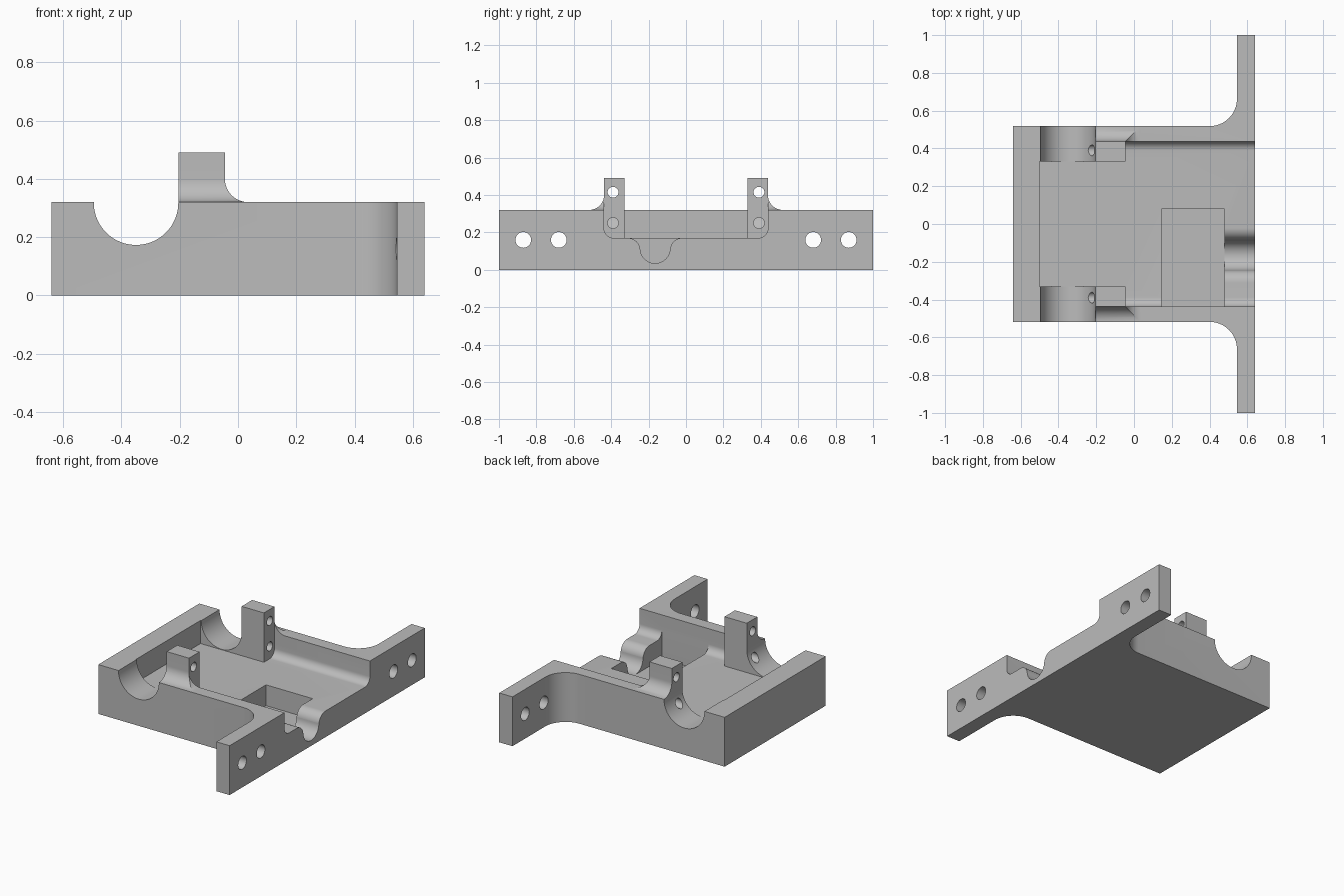
import bpy, bmesh, math

cube = bpy.data.objects.get("Cube")
if cube:
    bpy.data.objects.remove(cube, do_unlink=True)

grey = bpy.data.materials.new("machined_grey")
grey.use_nodes = True
grey.diffuse_color = (0.5, 0.5, 0.5, 1)
grey.node_tree.nodes["Principled BSDF"].inputs["Base Color"].default_value = (0.5, 0.5, 0.5, 1)


def arc(cx, cy, r, start, end, n=16):
    angles = [math.radians(start + (end - start) * i / n) for i in range(n + 1)]
    return [(cx + r * math.cos(a), cy + r * math.sin(a)) for a in angles]


def prism(name, profile, axis, low, high):
    """Extrude a 2D profile along the named axis."""
    place = {"x": lambda p, q, d: (d, p, q),
             "y": lambda p, q, d: (p, d, q),
             "z": lambda p, q, d: (p, q, d)}[axis]
    bm = bmesh.new()
    face = bm.faces.new([bm.verts.new(place(p, q, low)) for p, q in profile])
    moved = bmesh.ops.extrude_face_region(bm, geom=[face])["geom"]
    bmesh.ops.translate(bm, vec=place(0, 0, high - low),
                        verts=[g for g in moved if isinstance(g, bmesh.types.BMVert)])
    bmesh.ops.recalc_face_normals(bm, faces=bm.faces)
    mesh = bpy.data.meshes.new(name)
    bm.to_mesh(mesh)
    bm.free()
    mesh.materials.append(grey)
    obj = bpy.data.objects.new(name, mesh)
    bpy.context.collection.objects.link(obj)
    return obj


def rect(p0, p1, q0, q1):
    return [(p0, q0), (p1, q0), (p1, q1), (p0, q1)]


def combine(target, tool, operation):
    """Apply a boolean and discard the tool."""
    tool.hide_render = True
    mod = target.modifiers.new(operation, "BOOLEAN")
    mod.object, mod.operation, mod.solver = tool, operation, "EXACT"
    bpy.context.view_layer.objects.active = target
    bpy.ops.object.modifier_apply(modifier=mod.name)
    bpy.data.objects.remove(tool, do_unlink=True)


SIDE, INNER, TOP, FLOOR = 0.518, 0.438, 0.32, 0.17

# Base plan: block with flanges blended into its sides
half = [(-0.64, SIDE)] + arc(0.40, SIDE + 0.145, 0.145, -90, 0) + [(0.545, 1), (0.64, 1)]
plan = half + [(x, -y) for x, y in reversed(half)]
body = prism("bracket_body", plan, "z", 0, TOP)

# Main tray with rounded lower corners, open at one end
tray = [(INNER, 0.45)] + arc(INNER - 0.05, FLOOR + 0.05, 0.05, 0, -90, 10)
tray += [(-y, z) for y, z in reversed(tray)]
combine(body, prism("tray_cutter", tray, "x", -0.5, 0.7), "DIFFERENCE")

# Deep rectangular recess
combine(body, prism("recess_cutter", rect(-INNER, 0.08, 0.035, 0.25), "x", 0.145, 0.48), "DIFFERENCE")

# Bell-shaped outlet channel
mid = -0.165
right = arc(0, 0.115, 0.08, -90, 0, 12) + arc(0.145, 0.105, 0.065, 180, 90, 12) + [(0.145, 0.2)]
channel = [(mid + y, z) for y, z in right] + [(mid - y, z) for y, z in reversed(right[1:])]
combine(body, prism("channel_cutter", channel, "x", 0.47, 0.7), "DIFFERENCE")

# Posts with saddle blocks and flared outer feet
for s in (-1, 1):
    block = [(-0.55, 0.1), (-0.045, 0.1), (-0.045, 0.49), (-0.205, 0.49), (-0.205, TOP), (-0.55, TOP)]
    lo, hi = sorted((s * 0.33, s * INNER))
    combine(body, prism("post", block, "y", lo, hi), "UNION")
    flare = [(INNER, 0.25)] + arc(SIDE, 0.40, 0.08, 180, 270) + [(SIDE, 0.25)]
    foot = prism("post_foot", [(s * y, z) for y, z in flare], "x", -0.205, 0.035)
    sweep = arc(0.035, 0.40, 0.08, 180, 270) + [(0.1, TOP), (0.1, 0.45), (-0.045, 0.45)]
    lo, hi = sorted((s * 0.4, s * 0.6))
    combine(foot, prism("foot_cutter", sweep, "y", lo, hi), "DIFFERENCE")
    combine(body, foot, "UNION")

# Cylindrical saddle across both sides
saddle = [(-0.495, 0.6)] + arc(-0.35, 0.318, 0.145, 180, 360, 40) + [(-0.205, 0.6)]
combine(body, prism("saddle_cutter", saddle, "y", -0.7, 0.7), "DIFFERENCE")

# Post and flange holes
for s in (-1, 1):
    for y, z, r, x0, x1 in ((0.39, 0.415, 0.029, -0.3, 0.05), (0.39, 0.25, 0.029, -0.3, 0.05),
                            (0.68, 0.16, 0.042, 0.4, 0.7), (0.87, 0.16, 0.042, 0.4, 0.7)):
        hole = arc(s * y, z, r, 0, 360, 32)[:-1]
        combine(body, prism("hole_cutter", hole, "x", x0, x1), "DIFFERENCE")

bpy.ops.object.select_all(action="DESELECT")
body.select_set(True)
bpy.context.view_layer.objects.active = body
bpy.ops.object.shade_smooth_by_angle(angle=math.radians(25))
